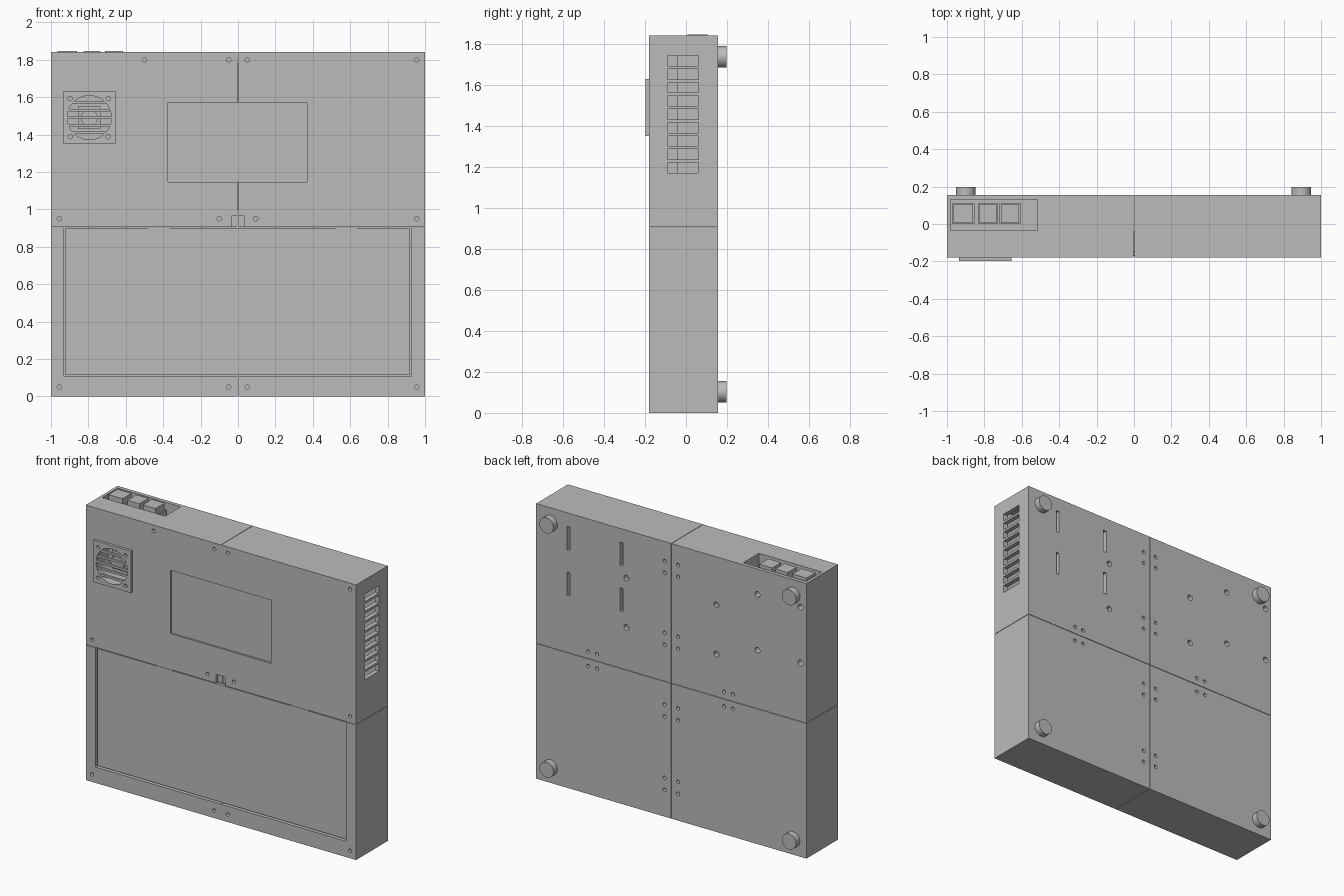
import bpy, bmesh, math
from mathutils import Matrix, Vector

cube = bpy.data.objects.get("Cube")
if cube:
    bpy.data.objects.remove(cube, do_unlink=True)

GREY = 0.5
TOP, SEAM, FRONT, BACK = 1.84, 0.905, -0.18, 0.155
GAP = 0.0015

mat = bpy.data.materials.new("plain grey")
mat.use_nodes = True
mat.diffuse_color = (GREY, GREY, GREY, 1)
mat.node_tree.nodes["Principled BSDF"].inputs["Base Color"].default_value = (GREY, GREY, GREY, 1)


def add_box(bm, x, y, z):
    """Box from (min, max) ranges."""
    lo, hi = Vector((x[0], y[0], z[0])), Vector((x[1], y[1], z[1]))
    m = Matrix.Translation((lo + hi) / 2) @ Matrix.Diagonal((*(hi - lo), 1))
    bmesh.ops.create_cube(bm, size=1, matrix=m)


def add_disc(bm, x, z, r, y, sides=24):
    """Cylinder along y."""
    m = Matrix.Translation((x, (y[0] + y[1]) / 2, z)) @ Matrix.Rotation(math.pi / 2, 4, "X")
    bmesh.ops.create_cone(bm, cap_ends=True, segments=sides, radius1=r, radius2=r,
                          depth=y[1] - y[0], matrix=m)


def finish(name, bm):
    mesh = bpy.data.meshes.new(name)
    bm.to_mesh(mesh)
    bm.free()
    mesh.materials.append(mat)
    ob = bpy.data.objects.new(name, mesh)
    bpy.context.collection.objects.link(ob)
    return ob


def box(name, x, y, z):
    bm = bmesh.new()
    add_box(bm, x, y, z)
    return finish(name, bm)


def activate(ob):
    bpy.ops.object.select_all(action="DESELECT")
    ob.select_set(True)
    bpy.context.view_layer.objects.active = ob


def cut(ob, cutters):
    activate(ob)
    for c in cutters:
        mod = ob.modifiers.new("cut", "BOOLEAN")
        mod.object, mod.operation, mod.solver = c, "DIFFERENCE", "EXACT"
        bpy.ops.object.modifier_apply(modifier=mod.name)


def smooth(ob):
    activate(ob)
    bpy.ops.object.shade_smooth_by_angle(angle=math.radians(35))


# Hollow upper compartment
cavity = box("cavity_cutter", (-0.45, 0.97), (FRONT + 0.03, BACK - 0.03), (0.94, 1.81))

# Openings: vents, key well, display, fan, lid recess, latch notch
bm = bmesh.new()
for i in range(9):
    z = 1.171 + i * 0.0652
    add_box(bm, (0.95, 1.1), (-0.09, 0.062), (z, z + 0.05))
add_box(bm, (-0.98, -0.515), (-0.035, 0.13), (1.72, 2))
add_box(bm, (-0.373, 0.37), (-0.3, FRONT + 0.012), (1.147, 1.57))
add_disc(bm, -0.795, 1.49, 0.118, (-0.3, -0.07), 40)
add_box(bm, (-0.93, 0.925), (-0.3, FRONT + 0.03), (0.106, SEAM))
add_box(bm, (-0.035, 0.035), (-0.3, FRONT + 0.02), (SEAM, 0.965))
openings = finish("opening_cutter", bm)

# Screw holes on the front, mounting holes and slots on the back
bm = bmesh.new()
rows = {1.8: (-0.5, -0.05, 0.05, 0.955), 0.95: (-0.955, -0.1, 0.095, 0.955),
        0.05: (-0.955, -0.05, 0.05, 0.955)}
for z, xs in rows.items():
    for x in xs:
        add_disc(bm, x, z, 0.012, (-0.3, FRONT + 0.025), 16)
rear = (BACK - 0.05, 0.3)
for z in (1.71, 1.63, 1.23, 1.15, 0.75, 0.67, 0.26, 0.18):
    for x in (-0.05, 0.05):
        add_disc(bm, x, z, 0.012, rear, 16)
for x in (0.615, 0.55, -0.39, -0.455):
    for z in (0.953, 0.855):
        add_disc(bm, x, z, 0.012, rear, 16)
for x, zs in ((0.333, (1.52, 1.19)), (-0.333, (1.52, 1.19)),
              (-0.637, (1.67, 1.297)), (-0.956, (1.67, 1.297))):
    for z in zs:
        add_disc(bm, x, z, 0.019, rear, 20)
for x in (0.76, 0.37):
    for z in (1.67, 1.365):
        add_box(bm, (x - 0.011, x + 0.011), rear, (z - 0.078, z + 0.078))
holes = finish("hole_cutter", bm)

# Case in four quarters with hairline seams
for side, x in (("right", (-1, -GAP)), ("left", (GAP, 1))):
    for level, z in (("lower", (0, SEAM - GAP)), ("upper", (SEAM + GAP, TOP))):
        quarter = box(f"case_{level}_{side}", x, (FRONT, BACK), z)
        cut(quarter, (cavity, openings, holes))
        smooth(quarter)

# Lid set into the lower front, with hinge tabs along the top
box("lower_front_lid", (-0.922, 0.917), (FRONT + 0.01, FRONT + 0.03), (0.114, SEAM - 0.008))
for x in (-0.42, 0.58):
    box("lid_hinge", (x - 0.06, x + 0.06), (FRONT + 0.004, FRONT + 0.03), (SEAM - 0.009, SEAM - 0.002))

# Display module behind the window
box("display_panel", (-0.373, 0.37), (FRONT + 0.012, FRONT + 0.014), (1.147, 1.57))
box("display_module", (-0.4, 0.4), (FRONT + 0.03, -0.04), (1.0, 1.78))

# Fan grille plate with slats
grille = box("fan_grille", (-0.935, -0.655), (-0.198, FRONT), (1.35, 1.63))
bm = bmesh.new()
add_disc(bm, -0.795, 1.49, 0.118, (-0.3, 0), 40)
for x in (-0.897, -0.693):
    for z in (1.388, 1.592):
        add_disc(bm, x, z, 0.012, (-0.3, 0), 16)
grille_holes = finish("grille_cutter", bm)
cut(grille, (grille_holes,))
smooth(grille)
for i in range(-2, 3):
    dz = i * 0.04
    half = math.sqrt(0.118 ** 2 - dz ** 2)
    box("grille_slat", (-0.795 - half, -0.795 + half), (-0.195, FRONT), (1.483 + dz, 1.497 + dz))

# Fan motor block and hub
box("fan_motor", (-0.855, -0.735), (-0.11, -0.07), (1.43, 1.55))
bm = bmesh.new()
add_disc(bm, -0.795, 1.49, 0.045, (-0.14, -0.11))
smooth(finish("fan_hub", bm))

# Sockets and keys in the top well
for x0, x1 in ((-0.965, -0.86), (-0.825, -0.735), (-0.71, -0.615)):
    box("key_socket", (x0 - 0.008, x1 + 0.008), (0, 0.112), (1.72, 1.80))
    box("key", (x0, x1), (0.008, 0.104), (1.80, 1.847))

# Rear feet
for x in (-0.9, 0.895):
    for z in (0.103, 1.737):
        bm = bmesh.new()
        add_disc(bm, x, z, 0.052, (BACK, 0.197), 32)
        smooth(finish("rear_foot", bm))

for c in (cavity, openings, holes, grille_holes):
    bpy.data.objects.remove(c, do_unlink=True)
